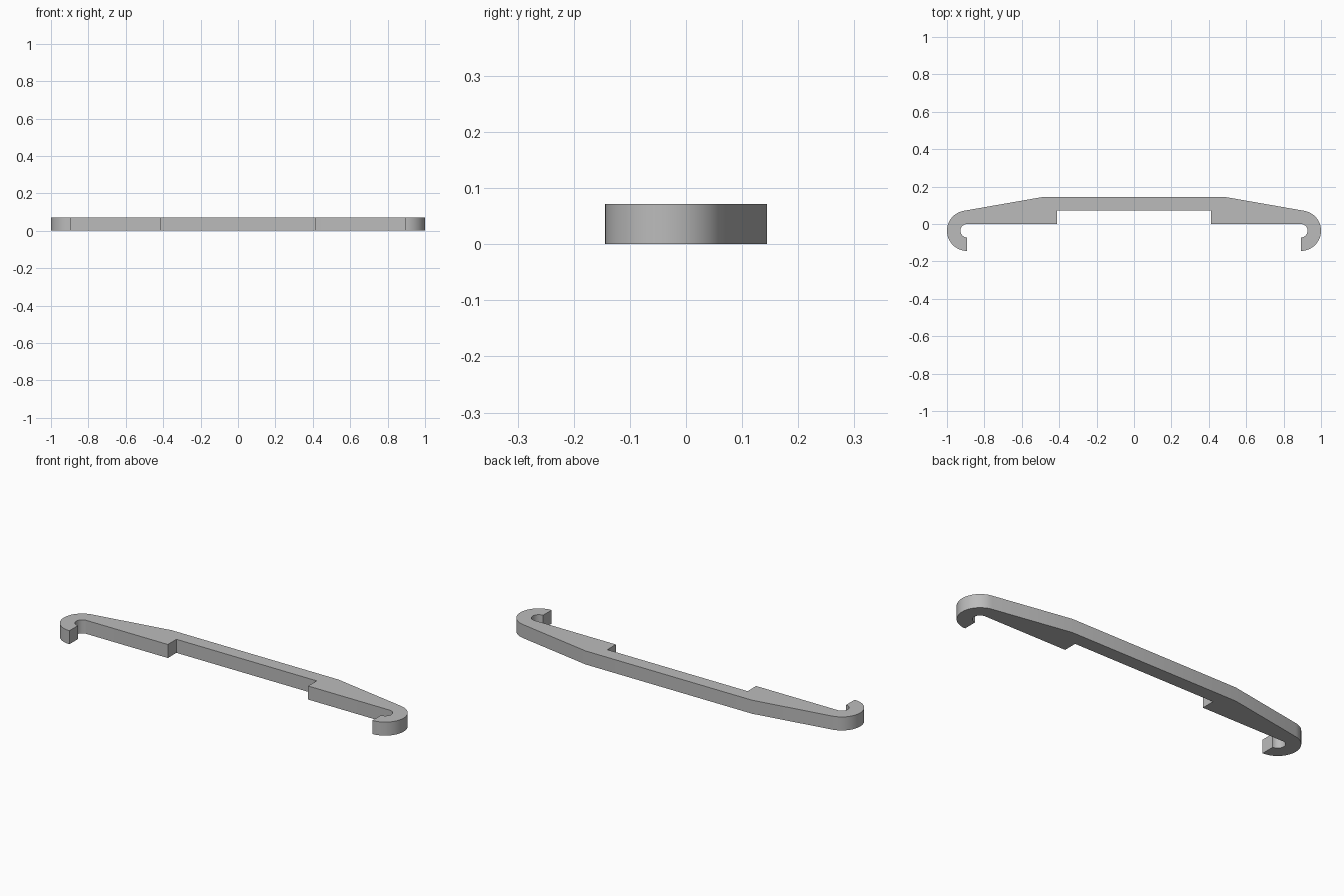
import bpy
import bmesh
from math import cos, sin, radians

cube = bpy.data.objects.get("Cube")
if cube:
    bpy.data.objects.remove(cube, do_unlink=True)

HEIGHT = 0.072
HOOK_X, HOOK_Y = 0.892, -0.036
OUTER_R, INNER_R = 0.108, 0.036


def arc(radius, start, end, steps):
    """Points on an arc around the hook centre, angles in degrees."""
    angles = [radians(start + (end - start) * i / steps) for i in range(steps + 1)]
    return [(HOOK_X + radius * cos(a), HOOK_Y + radius * sin(a)) for a in angles]


# Half outline: tapered back, round hook, flat underside, stepped recess
half = [(0.49, 0.144)]
half += arc(OUTER_R, 80, -90, 34)
half += arc(INNER_R, -90, 90, 24)
half += [(0.413, 0.0), (0.413, 0.072)]
outline = half + [(-x, y) for x, y in reversed(half)]

# Extrude the closed outline upwards
bm = bmesh.new()
base = bm.faces.new([bm.verts.new((x, y, 0)) for x, y in outline])
top = bmesh.ops.extrude_face_region(bm, geom=[base], use_keep_orig=True)
raised = [v for v in top["geom"] if isinstance(v, bmesh.types.BMVert)]
bmesh.ops.translate(bm, verts=raised, vec=(0, 0, HEIGHT))
bmesh.ops.recalc_face_normals(bm, faces=bm.faces)
mesh = bpy.data.meshes.new("hooked_bar")
bm.to_mesh(mesh)
bm.free()
bar = bpy.data.objects.new("hooked_bar", mesh)
bpy.context.collection.objects.link(bar)

# Plain grey finish
grey = bpy.data.materials.new("light_grey")
grey.use_nodes = True
colour = (0.5, 0.5, 0.5, 1)
grey.diffuse_color = colour
grey.node_tree.nodes["Principled BSDF"].inputs["Base Color"].default_value = colour
mesh.materials.append(grey)

# Smooth hooks with crisp edges
bpy.ops.object.select_all(action="DESELECT")
bar.select_set(True)
bpy.context.view_layer.objects.active = bar
bpy.ops.object.shade_smooth_by_angle(angle=radians(30))
